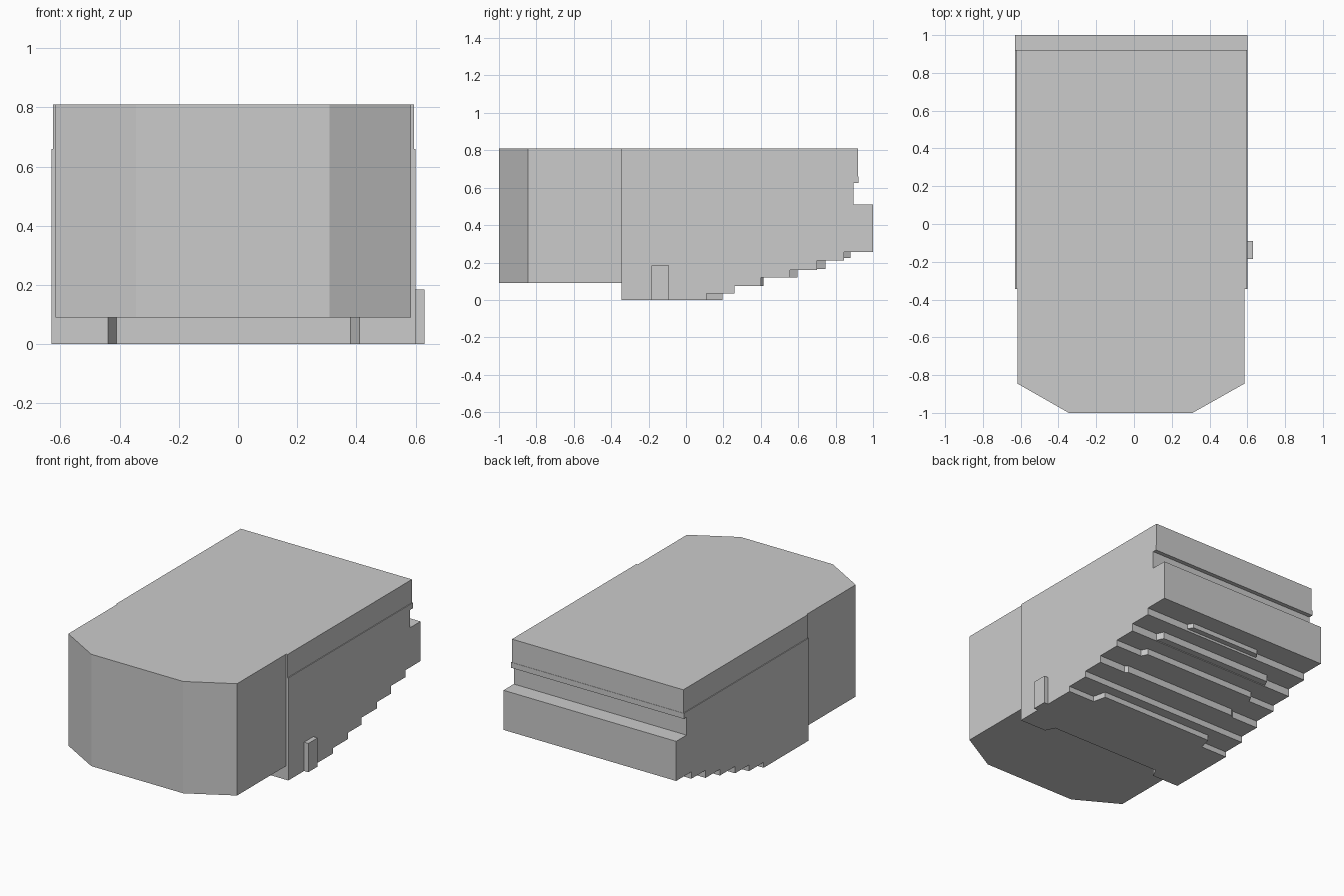
import bpy, bmesh
from mathutils import Vector

if "Cube" in bpy.data.objects:
    bpy.data.objects.remove(bpy.data.objects["Cube"])


def prism(name, points, axis, lo, hi):
    """Extrude a 2D outline: axis 'x' takes (y, z) points, axis 'z' takes (x, y)."""
    bm = bmesh.new()
    place = (lambda p: (lo, *p)) if axis == 'x' else (lambda p: (*p, lo))
    face = bm.faces.new([bm.verts.new(place(p)) for p in points])
    move = Vector((hi - lo, 0, 0)) if axis == 'x' else Vector((0, 0, hi - lo))
    grown = bmesh.ops.extrude_face_region(bm, geom=[face])['geom']
    bmesh.ops.translate(bm, vec=move, verts=[v for v in grown if isinstance(v, bmesh.types.BMVert)])
    bmesh.ops.recalc_face_normals(bm, faces=bm.faces)
    mesh = bpy.data.meshes.new(name)
    bm.to_mesh(mesh)
    bm.free()
    obj = bpy.data.objects.new(name, mesh)
    bpy.context.collection.objects.link(obj)
    return obj


def box(name, x0, x1, y0, y1, z0, z1):
    return prism(name, [(x0, y0), (x1, y0), (x1, y1), (x0, y1)], 'z', z0, z1)


def combine(target, tool, operation):
    mod = target.modifiers.new(tool.name, 'BOOLEAN')
    mod.operation = operation
    mod.solver = 'EXACT'
    mod.object = tool
    bpy.context.view_layer.objects.active = target
    bpy.ops.object.modifier_apply(modifier=mod.name)
    bpy.data.objects.remove(tool)


LEFT, RIGHT, JOINT = -0.63, 0.60, -0.345
levels = [0, 0.035, 0.075, 0.12, 0.16, 0.21, 0.255]
step_y = [0.11, 0.26, 0.40, 0.555, 0.70, 0.845]

# Rear body: side profile with a stepped underside and a notched back
profile = [(JOINT, 0.66), (JOINT, 0)]
for k, y in enumerate(step_y):
    profile += [(y, levels[k]), (y, levels[k + 1])]
profile += [(1.0, 0.255), (1.0, 0.51), (0.895, 0.51), (0.895, 0.625), (0.922, 0.625), (0.922, 0.66)]
body = prism("rear_body", profile, 'x', LEFT, RIGHT)

# Central tongues that push each step further back: step, depth, x range, bottom
tongues = [(0, 0.195, -0.44, 0.41, 0), (2, 0.415, -0.44, 0.41, 0.075),
           (3, 0.595, -0.44, 0.41, 0.12), (4, 0.745, -0.44, 0.41, 0.165),
           (5, 0.88, -0.25, 0.29, 0.225)]
for k, depth, x0, x1, bottom in tongues:
    y = step_y[k]
    outline = [(x0, y - 0.03), (x1, y - 0.03), (x1, y), (x1 - 0.02, depth),
               (x0 + 0.02, depth), (x0, y)]
    combine(body, prism("tongue", outline, 'z', bottom, levels[k + 1] + 0.01), 'UNION')

# Shallow recess under the joint with the front block
recess = prism("recess", [(-0.445, JOINT - 0.01), (0.415, JOINT - 0.01), (0.38, -0.285), (-0.41, -0.285)],
               'z', -0.05, 0.09)
combine(body, recess, 'DIFFERENCE')

# Upper band, slightly inset above the seam
box("upper_band", LEFT + 0.005, RIGHT - 0.005, JOINT, 0.92, 0.66, 0.81)

# Front block with two cut corners
prism("front_block", [(-0.617, JOINT), (-0.617, -0.845), (-0.345, -1.0), (0.31, -1.0),
                      (0.585, -0.845), (0.585, JOINT)], 'z', 0.09, 0.81)

# Small post on the right side
box("side_post", RIGHT, 0.63, -0.185, -0.09, 0, 0.185)
